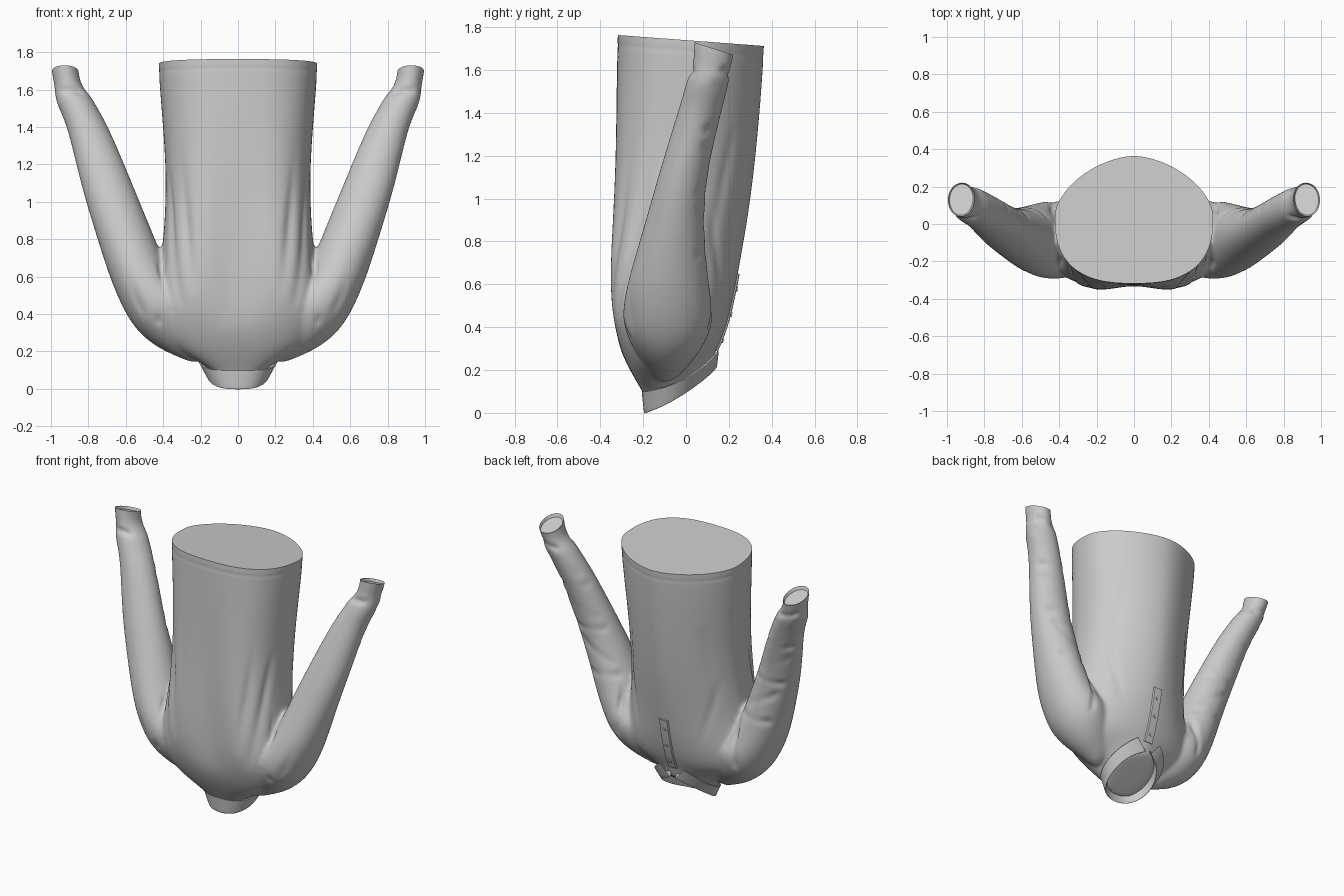
import bpy, bmesh, math
from mathutils import Vector as V
from mathutils.bvhtree import BVHTree

if "Cube" in bpy.data.objects:
    bpy.data.objects.remove(bpy.data.objects["Cube"])

N = 32


def new_object(name, bm):
    me = bpy.data.meshes.new(name)
    bm.to_mesh(me)
    bm.free()
    ob = bpy.data.objects.new(name, me)
    bpy.context.collection.objects.link(ob)
    bpy.ops.object.select_all(action='DESELECT')
    bpy.context.view_layer.objects.active = ob
    ob.select_set(True)
    return ob


def modify(ob, kind, **props):
    m = ob.modifiers.new(kind, kind)
    for k, v in props.items():
        setattr(m, k, v)
    bpy.ops.object.modifier_apply(modifier=m.name)


def loft(bm, rings, closed=True):
    rows = [[bm.verts.new(p) for p in r] for r in rings]
    n = len(rows[0])
    for a, b in zip(rows, rows[1:]):
        for i in range(n if closed else n - 1):
            j = (i + 1) % n
            bm.faces.new((a[i], a[j], b[j], b[i]))
    if closed:
        bm.faces.new(rows[0])
        bm.faces.new(rows[-1])


def torso_ring(yb, zb, yf, zf, w):
    # squarer on the -y side (hollow between the shoulder blades), more pointed on the +y side
    mid = (yb + yf) / 2 + 0.02
    hollow = max(0, -yb - .325)
    pts = []
    for i in range(N):
        a = 2 * math.pi * i / N
        c, s = math.cos(a), math.sin(a)
        e = 2 / (1.7 if s > 0 else 2.6)
        x = w * math.copysign(abs(c) ** e, c)
        y = mid + (yf - mid if s > 0 else mid - yb) * math.copysign(abs(s) ** e, s)
        z = zb + (zf - zb) * (y - yb) / (yf - yb)
        if s < 0:
            y += hollow * math.exp(-(x / .15) ** 2)
        pts.append(V((x, y, z)))
    return pts


def sleeve_ring(x, y, z, rx, ry, tilt, side):
    t = math.radians(tilt)
    pts = []
    for i in range(N):
        a = 2 * math.pi * i / N
        c = rx * math.cos(a)
        pts.append(V((side * (x + c * math.cos(t)), y + ry * math.sin(a), z + c * math.sin(t))))
    return pts


# Torso and sleeves, fused into one cloth surface
torso = [(-.318, 1.95, .372, 1.90, .43), (-.32, 1.76, .368, 1.71, .43), (-.332, 1.5, .352, 1.47, .41),
         (-.35, 1.2, .327, 1.19, .387), (-.37, .95, .297, .95, .39), (-.385, .75, .266, .77, .405),
         (-.385, .58, .239, .62, .43), (-.365, .44, .214, .5, .47), (-.32, .32, .19, .41, .475),
         (-.27, .21, .165, .34, .42), (-.22, .125, .14, .29, .27), (-.19, .075, .128, .25, .178),
         (-.185, .04, .122, .22, .155), (-.183, .03, .12, .21, .15)]
sleeve = [(.938, .15, 1.92, .074, .1, 0), (.928, .135, 1.7, .072, .1, 0), (.908, .12, 1.615, .071, .086, 0),
          (.88, .105, 1.56, .1, .1, 0), (.855, .09, 1.5, .104, .1, 0), (.80, .062, 1.4, .11, .102, 0),
          (.705, -.02, 1.1, .139, .112, 0), (.615, -.06, .85, .152, .142, 0), (.53, -.085, .61, .157, .19, -8),
          (.455, -.085, .485, .17, .21, -25), (.40, -.085, .43, .188, .21, -45), (.33, -.085, .39, .2, .19, -63),
          (.22, -.09, .345, .2, .14, -66), (.10, -.11, .29, .2, .09, -64)]
bm = bmesh.new()
loft(bm, [torso_ring(*r) for r in torso])
for side in (1, -1):
    loft(bm, [sleeve_ring(*r, side) for r in sleeve])
bmesh.ops.recalc_face_normals(bm, faces=bm.faces)
body = new_object("shirt_body", bm)
modify(body, 'SUBSURF', levels=2)
modify(body, 'REMESH', mode='VOXEL', voxel_size=0.0105)
modify(body, 'SMOOTH', factor=0.5, iterations=14)

# Cloth folds: soft valleys along line segments, mirrored in x
folds = [((.23, -.34, .5), (.34, -.28, 1.35), .035, .014), ((.30, -.33, .4), (.38, -.15, 1.2), .032, .014),
         ((.43, -.28, .3), (.40, -.18, .78), .022, .018), ((.40, .10, .45), (.28, .24, 1.35), .04, .016),
         ((.22, .22, .4), (.37, .12, 1.0), .035, .012), ((.45, .12, .35), (.42, .06, .75), .025, .02),
         ((.78, .03, 1.585), (.97, .03, 1.6), .022, .012), ((.80, .2, 1.56), (1, .17, 1.61), .022, .014),
         ((.5, -.28, .35), (.62, -.18, .8), .03, .01)]
for k in range(6):
    z = .72 + .145 * k
    x = .57 + (z - .72) * .37
    y = .07 + max(0, z - 1.1) * .2
    flip = .06 if k % 2 else -.03
    folds.append(((x - .13, y - .03, z - flip), (x + .14, y, z + .05 + flip), .03, .015))
folds = [(V(a), V(b), w, d) for a, b, w, d in folds]

bm = bmesh.new()
bm.from_mesh(body.data)
bm.normal_update()
moves = []
for v in bm.verts:
    p = V((abs(v.co.x), v.co.y, v.co.z))
    push = 0
    for a, b, w, d in folds:
        ab = b - a
        t = (p - a).dot(ab) / ab.length_squared
        if 0 < t < 1:
            r = (p - a - ab * t).length / w
            if r < 3:
                push -= d * math.sin(math.pi * t) * math.exp(-r * r) * (1 - .25 * r * r)
    if p.x < .5:  # stitched hem
        push -= .0018 * math.exp(-((p.z + .075 * p.y - 1.69) / .009) ** 2)
    moves.append((v, v.normal * push))
for v, m in moves:
    v.co += m


# Trim hem and cuffs to clean flat ends
def trim(test, point, normal, recess):
    vs = [v for v in bm.verts if test(v.co.x) and v.co.z > 1.4]
    es = list({e for v in vs for e in v.link_edges})
    fs = list({f for v in vs for f in v.link_faces})
    cut = bmesh.ops.bisect_plane(bm, geom=vs + es + fs, plane_co=point, plane_no=normal,
                                 clear_outer=True)['geom_cut']
    rim = [e for e in cut if isinstance(e, bmesh.types.BMEdge) and e.is_boundary]
    caps = bmesh.ops.edgeloop_fill(bm, edges=rim)['faces']
    if recess:
        bmesh.ops.recalc_face_normals(bm, faces=bm.faces)
        bmesh.ops.inset_region(bm, faces=caps, thickness=.008)
        for v in {v for f in caps for v in f.verts}:
            v.co.z -= .02


trim(lambda x: abs(x) < .6, (0, .02, 1.738), (0, .075, 1), False)
trim(lambda x: x > .6, (.92, .13, 1.70), (0, .33, 1), True)
trim(lambda x: x < -.6, (-.92, .13, 1.70), (0, .33, 1), True)
bmesh.ops.recalc_face_normals(bm, faces=bm.faces)
tree = BVHTree.FromBMesh(bm)
bm.to_mesh(body.data)
bm.free()
bpy.ops.object.shade_smooth_by_angle(angle=math.radians(50))

# Folded collar: inner stand, fold edge, outer leaf, open at the placket
stand = [(0, -.185, .07), (.09, -.17, .075), (.15, -.09, .10), (.15, .02, .16), (.09, .10, .22), (.012, .13, .26)]
fold = [(0, -.197, -.008), (.095, -.178, -.002), (.16, -.09, .035), (.164, .02, .105), (.105, .11, .175), (.015, .145, .212)]
leaf = [(0, -.207, .1), (.12, -.192, .10), (.199, -.1, .115), (.216, .02, .17), (.165, .11, .24), (.09, .155, .295)]


def both(half):
    return [V((-x, y, z)) for x, y, z in half[:0:-1]] + [V(p) for p in half]


s, f, l = both(stand), both(fold), both(leaf)
f2 = [a.lerp(b, .08) for a, b in zip(f, l)]
bm = bmesh.new()
loft(bm, [s, f, f2, [a.lerp(b, .5) for a, b in zip(f, l)], [a.lerp(b, .95) for a, b in zip(f, l)], l], False)
bmesh.ops.recalc_face_normals(bm, faces=bm.faces)
collar = new_object("collar", bm)
modify(collar, 'SOLIDIFY', thickness=.01, offset=0)
modify(collar, 'SUBSURF', levels=3)
bpy.ops.object.shade_smooth_by_angle(angle=math.radians(50))


# Placket laid over the chest surface, with small buttons
def on_chest(x, z):
    hit, n, _, _ = tree.ray_cast(V((x, 1, z)), V((0, -1, 0)))
    return hit, n


rows = []
for i in range(17):
    z = .29 + .36 * i / 16
    pts = [on_chest(x, z) for x in (-.033, -.027, 0, .027, .033)]
    rows.append([p + n * h for (p, n), h in zip(pts, (-.004, .006, .006, .006, -.004))])
bm = bmesh.new()
loft(bm, rows, False)
bmesh.ops.recalc_face_normals(bm, faces=bm.faces)
placket = new_object("placket", bm)
modify(placket, 'SOLIDIFY', thickness=.006, offset=0)
bpy.ops.object.shade_smooth_by_angle(angle=math.radians(30))

for i, z in enumerate((.34, .46, .58)):
    p, n = on_chest(0, z)
    bpy.ops.mesh.primitive_cylinder_add(vertices=20, radius=.011, depth=.008, location=p + n * .01,
                                        rotation=n.to_track_quat('Z', 'Y').to_euler())
    bpy.context.object.name = f"button_{i + 1}"
    bpy.ops.object.shade_smooth_by_angle(angle=math.radians(30))
